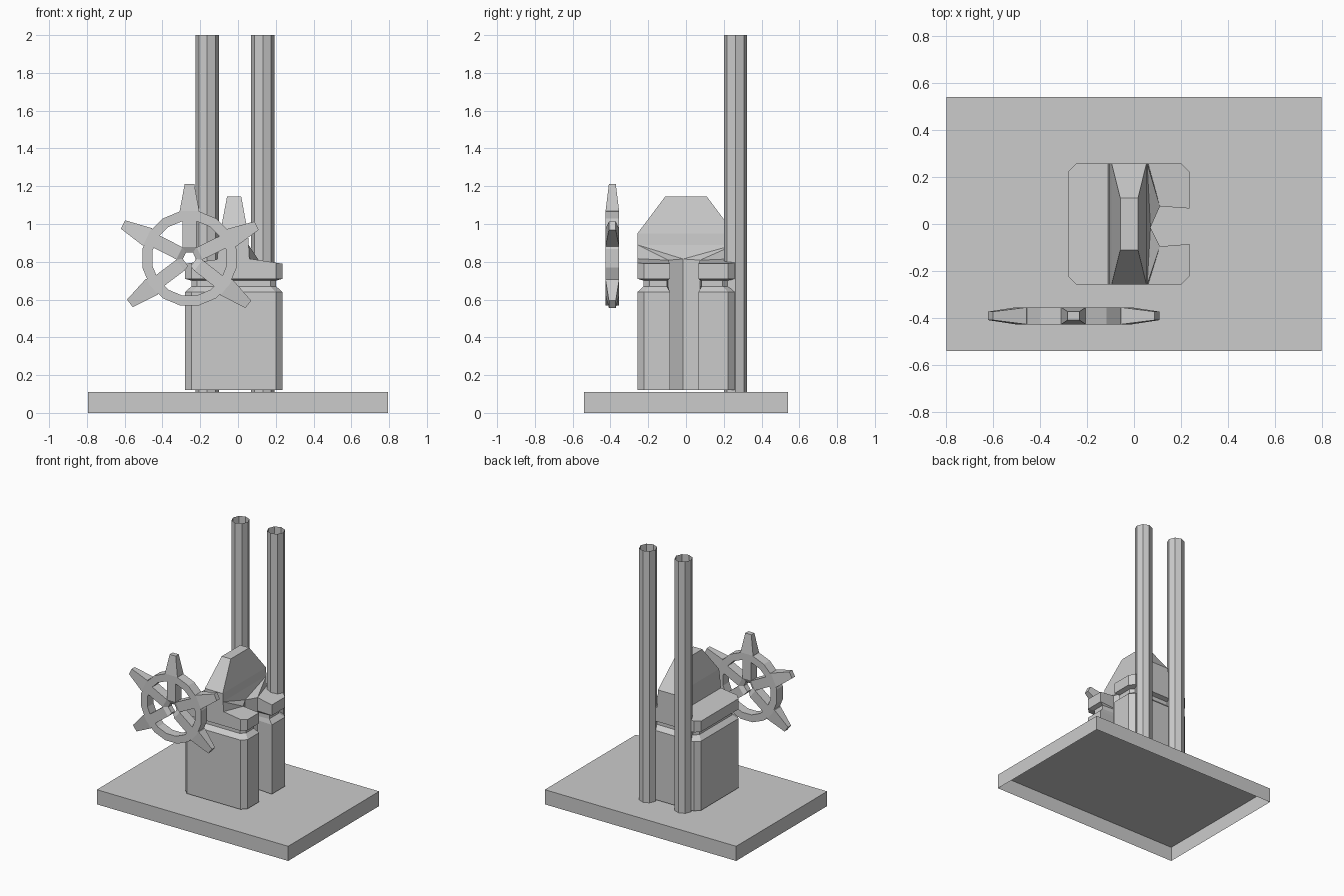
import bpy, bmesh, math

if "Cube" in bpy.data.objects:
    bpy.data.objects.remove(bpy.data.objects["Cube"])


def make_object(name, bm):
    bmesh.ops.recalc_face_normals(bm, faces=bm.faces[:])
    me = bpy.data.meshes.new(name)
    bm.to_mesh(me)
    bm.free()
    ob = bpy.data.objects.new(name, me)
    bpy.context.collection.objects.link(ob)
    return ob


def bridge(bm, a, b, closed=True):
    n = len(a)
    for i in range(n if closed else n - 1):
        j = (i + 1) % n
        bm.faces.new((a[i], a[j], b[j], b[i]))


def ring(bm, pts):
    return [bm.verts.new(p) for p in pts]


# Base slab: open underneath
bm = bmesh.new()
rect = [(-.795, -.54), (.795, -.54), (.795, .54), (-.795, .54)]
low = ring(bm, [(x, y, 0) for x, y in rect])
top = ring(bm, [(x, y, .11) for x, y in rect])
bridge(bm, low, top)
bm.faces.new(top)
make_object("base_slab", bm)

# Exhaust pipes: open octagonal tubes
for side, cx in (("left", -.163), ("right", .132)):
    bm = bmesh.new()
    circle = [(cx + .062 * math.cos(i * math.pi / 4), .262 + .062 * math.sin(i * math.pi / 4))
              for i in range(8)]
    bridge(bm, ring(bm, [(x, y, .11) for x, y in circle]),
           ring(bm, [(x, y, 2) for x, y in circle]))
    make_object("pipe_" + side, bm)

# Housing: plan with chamfered corners and a slot on the right, lofted upwards
plan = [(.06, -.257), (.2, -.257), (.235, -.222), (.235, -.085), (.11, -.095), (.07, -.015),
        (.11, .075), (.235, .066), (.235, .222), (.2, .257), (.06, .257),
        (-.11, .257), (-.245, .257), (-.28, .222), (-.28, -.222), (-.245, -.257), (-.11, -.257)]
SLOT = (4, 5, 6)


def inset(d):
    f = 1 - d / .257
    out = []
    for i, (x, y) in enumerate(plan):
        if i in (3, 7):        # slot mouth edges
            x, y = x - d, y + math.copysign(d * .5, y)
        elif i in (0, 10, 11, 16):
            y *= f
        elif i not in SLOT:
            x, y = -.0225 + (x + .0225) * f, y * f
        out.append((x, y))
    return out


def lid_height(x):
    return .79 + (.15 * (.235 - x) if x > 0 else .13 * (x + .28))


bm = bmesh.new()
prev = None
for d, z in ((0, .12), (0, .64), (.033, .67), (.033, .70), (0, .71), (0, None)):
    cur = ring(bm, [(x, y, lid_height(x) if z is None else z) for x, y in inset(d)])
    if prev:
        bridge(bm, prev, cur)
    prev = cur
v = prev
# Sloping lids either side of the roof
bm.faces.new(v[0:5])
bm.faces.new(v[6:11])
bm.faces.new(v[11:17])

# Roof: side courses then hipped top; each course is front-right, mid-right, back-right, back-left, front-left
knee = ring(bm, [(.056, -.257, .89), (.056, -.015, .89), (.056, .257, .89),
                 (-.103, .257, .89), (-.103, -.257, .89)])
eave = ring(bm, [(.053, -.257, .95), (.053, 0, .95), (.053, .257, .95),
                 (-.095, .257, .95), (-.095, -.257, .95)])
ridge = ring(bm, [(.017, -.11, 1.145), (.017, 0, 1.145), (.017, .11, 1.145),
                  (-.058, .11, 1.145), (-.058, -.11, 1.145)])
for f in ((v[0], v[4], knee[0]), (v[4], v[5], knee[0]), (v[5], knee[1], knee[0]),
          (v[5], v[6], knee[2]), (v[5], knee[2], knee[1]), (v[6], v[10], knee[2]),
          (v[10], v[11], knee[3], knee[2]), (v[11], v[16], knee[4], knee[3]),
          (v[16], v[0], knee[0], knee[4])):
    bm.faces.new(f)
bridge(bm, knee, eave)
bridge(bm, eave, ridge)
bm.faces.new(ridge)
make_object("housing", bm)

# Wheel rim: rectangular section swept round
WX, WY, WZ = -.257, -.39, .818
bm = bmesh.new()
N = 16
section = [(.2, -.036), (.254, -.036), (.254, .036), (.2, .036)]
loops = []
for i in range(N):
    a = 2 * math.pi * (i + .5) / N
    loops.append(ring(bm, [(WX + r * math.cos(a), WY + y, WZ + r * math.sin(a))
                           for r, y in section]))
for i in range(N):
    bridge(bm, loops[i], loops[(i + 1) % N])
make_object("wheel_rim", bm)

# Wheel spokes: tapering arms passing through the rim; (radius, half width, half depth)
stations = [(.03, .028, .02), (.06, .036, .036), (.22, .036, .036),
            (.25, .052, .036), (.395, .025, .018)]
for n, deg in enumerate((90, 26, -38, 217, 153)):
    a = math.radians(deg)
    c, s = math.cos(a), math.sin(a)
    bm = bmesh.new()
    prev = None
    for r, w, h in stations:
        cur = ring(bm, [(WX + r * c - p * w * s, WY + q * h, WZ + r * s + p * w * c)
                        for p, q in ((-1, -1), (1, -1), (1, 1), (-1, 1))])
        if prev:
            bridge(bm, prev, cur)
        else:
            bm.faces.new(cur)
        prev = cur
    bm.faces.new(prev)
    make_object("wheel_spoke_%d" % (n + 1), bm)
